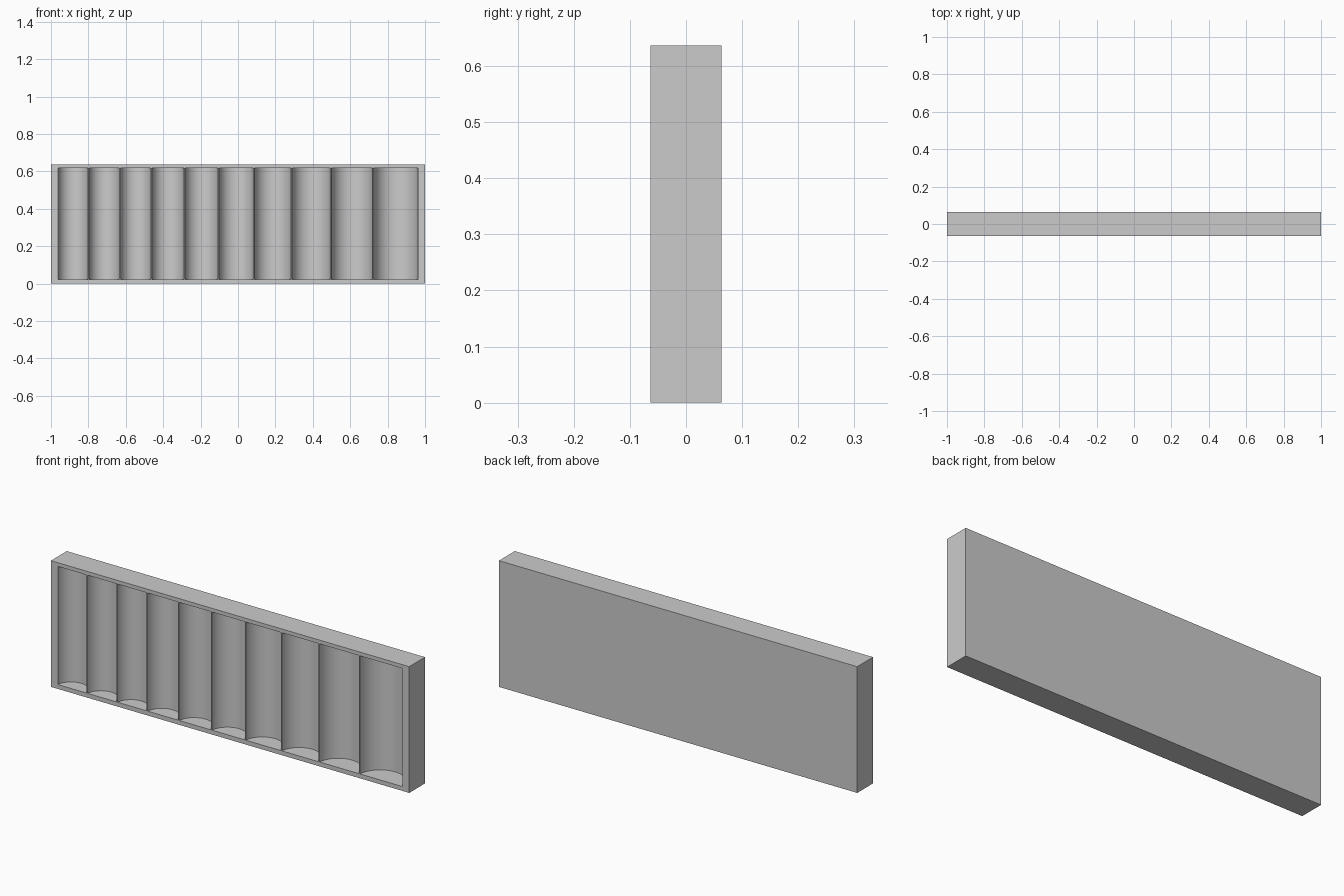
import bpy
import math

# Remove only the default cube
default = bpy.data.objects.get("Cube")
if default:
    bpy.data.objects.remove(default, do_unlink=True)

WIDTH, DEPTH, HEIGHT = 2.0, 0.126, 0.637
FRONT = -DEPTH / 2
SLOT_BOTTOM, SLOT_TOP = 0.022, 0.618
SIDE_MARGIN, DIVIDER = 0.038, 0.006
AXIS_OFFSET = 0.008  # groove axis sits slightly ahead of the front face
SLOT_WIDTHS = [0.160, 0.162, 0.162, 0.170, 0.177, 0.183, 0.196, 0.204, 0.219, 0.237]

# Plain grey material
grey = bpy.data.materials.new("plain_grey")
grey.use_nodes = True
colour = (0.6, 0.6, 0.6, 1.0)
grey.diffuse_color = colour
grey.node_tree.nodes["Principled BSDF"].inputs["Base Color"].default_value = colour

# Solid tray block
bpy.ops.mesh.primitive_cube_add(size=1, location=(0, 0, HEIGHT / 2))
tray = bpy.context.object
tray.name = "coin_tray"
tray.scale = (WIDTH, DEPTH, HEIGHT)
bpy.ops.object.transform_apply(location=True, rotation=False, scale=True)
tray.data.materials.append(grey)


def cut_groove(x, width):
    """Cut one upright round groove into the front of the tray."""
    bpy.ops.mesh.primitive_cylinder_add(
        vertices=96,
        radius=math.hypot(width / 2, AXIS_OFFSET),
        depth=SLOT_TOP - SLOT_BOTTOM,
        location=(x, FRONT - AXIS_OFFSET, (SLOT_TOP + SLOT_BOTTOM) / 2),
    )
    cutter = bpy.context.object
    cutter.name = "groove_cutter"
    cutter.hide_render = True
    cutter.data.materials.append(grey)
    bpy.context.view_layer.objects.active = tray
    cut = tray.modifiers.new("groove", "BOOLEAN")
    cut.operation = "DIFFERENCE"
    cut.solver = "EXACT"
    cut.object = cutter
    bpy.ops.object.modifier_apply(modifier=cut.name)
    bpy.data.objects.remove(cutter, do_unlink=True)


# Row of grooves, widening towards the tray's left, fitted between the side margins
usable = WIDTH - 2 * SIDE_MARGIN - DIVIDER * (len(SLOT_WIDTHS) - 1)
fit = usable / sum(SLOT_WIDTHS)
edge = -WIDTH / 2 + SIDE_MARGIN
for slot in SLOT_WIDTHS:
    slot *= fit
    cut_groove(edge + slot / 2, slot)
    edge += slot + DIVIDER

# Smooth groove walls with sharp rims
bpy.ops.object.select_all(action="DESELECT")
tray.select_set(True)
bpy.context.view_layer.objects.active = tray
bpy.ops.object.shade_smooth_by_angle(angle=math.radians(30))
